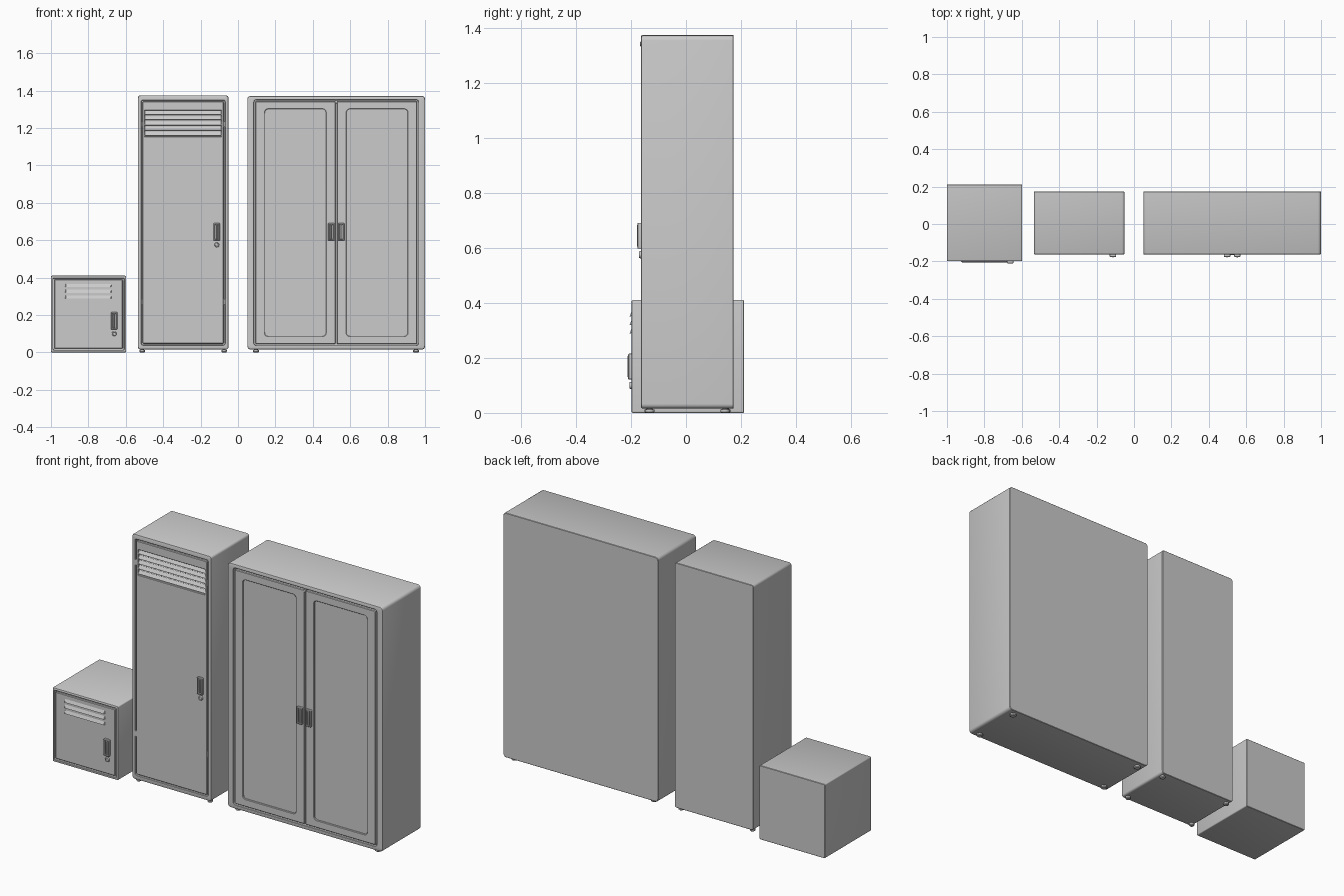
import bpy, bmesh, math
from mathutils import Matrix

if "Cube" in bpy.data.objects:
    bpy.data.objects.remove(bpy.data.objects["Cube"])


def finish(name, bm, angle=35):
    bmesh.ops.recalc_face_normals(bm, faces=bm.faces[:])
    me = bpy.data.meshes.new(name)
    bm.to_mesh(me)
    bm.free()
    ob = bpy.data.objects.new(name, me)
    bpy.context.collection.objects.link(ob)
    bpy.ops.object.select_all(action='DESELECT')
    bpy.context.view_layer.objects.active = ob
    ob.select_set(True)
    bpy.ops.object.shade_smooth_by_angle(angle=math.radians(angle))
    return ob


def inset(rect, d):
    x0, x1, z0, z1 = rect
    return (x0 + d, x1 - d, z0 + d, z1 - d)


def rounded(rect, r, seg=5):
    x0, x1, z0, z1 = rect
    pts = []
    for i, (cx, cz) in enumerate([(x1 - r, z1 - r), (x0 + r, z1 - r),
                                  (x0 + r, z0 + r), (x1 - r, z0 + r)]):
        for k in range(seg + 1):
            a = math.pi / 2 * (i + k / seg)
            pts.append((cx + r * math.cos(a), cz + r * math.sin(a)))
    return pts


def loft(name, sections):
    """Closed solid through rounded rectangles (rect, radius, y)."""
    bm = bmesh.new()
    loops = [[bm.verts.new((x, y, z)) for x, z in rounded(rect, r)]
             for rect, r, y in sections]
    for a, b in zip(loops, loops[1:]):
        n = len(a)
        for i in range(n):
            j = (i + 1) % n
            bm.faces.new((a[i], a[j], b[j], b[i]))
    bm.faces.new(loops[0])
    bm.faces.new(loops[-1])
    return finish(name, bm)


def cabinet(name, rect, door, front, back, r, depth=0.018):
    # shell with a softened front rim and a recess behind the door
    loft(name, [(inset(rect, 0.002), r, back), (rect, r, back - 0.002),
                (rect, r, front + 0.005), (inset(rect, 0.0015), r, front + 0.0015),
                (inset(rect, 0.005), r, front),
                (inset(door, -0.002), r * 0.8, front), (door, r * 0.7, front + 0.002),
                (door, r * 0.7, front + depth)])


def door_panel(name, rect, front, back, r=0.006, hole=None, hole_r=0.003, hole_depth=0.01):
    secs = [(rect, r, back), (rect, r, front + 0.003), (inset(rect, 0.003), r, front)]
    if hole:
        secs += [(hole, hole_r, front), (inset(hole, 0.002), hole_r, front + 0.002),
                 (inset(hole, 0.002), hole_r, front + hole_depth)]
    loft(name, secs)


def handle(name, x, z0, z1, front, w=0.034):
    # raised surround with a finger recess and a grip bar
    rect = (x - w / 2, x + w / 2, z0, z1)
    out = front - 0.013
    loft(name + "_surround", [(rect, 0.004, front + 0.003), (rect, 0.004, out + 0.003),
                              (inset(rect, 0.003), 0.004, out),
                              (inset(rect, 0.006), 0.003, out),
                              (inset(rect, 0.008), 0.003, front - 0.001)])
    grip = (x - 0.005, x + 0.005, z0 + 0.007, z1 - 0.007)
    loft(name + "_grip", [(grip, 0.003, front), (grip, 0.003, out + 0.002),
                          (inset(grip, 0.002), 0.002, out - 0.001)])


def lathe_cylinder(name, loc, profile, axis):
    """Stack of circles (radius, offset) along an axis."""
    bm = bmesh.new()
    n = 20
    loops = [[bm.verts.new((r * math.cos(2 * math.pi * i / n),
                            r * math.sin(2 * math.pi * i / n), h)) for i in range(n)]
             for r, h in profile]
    for a, b in zip(loops, loops[1:]):
        for i in range(n):
            bm.faces.new((a[i], a[(i + 1) % n], b[(i + 1) % n], b[i]))
    bm.faces.new(loops[0])
    bm.faces.new(loops[-1])
    if axis == 'Y':
        bm.transform(Matrix.Rotation(math.pi / 2, 4, 'X'))
    bm.transform(Matrix.Translation(loc))
    finish(name, bm)


def lock(name, x, z, front):
    lathe_cylinder(name, (x, front, z), [(0.013, -0.003), (0.013, 0.004), (0.011, 0.007),
                                         (0.008, 0.007), (0.007, 0.005)], 'Y')


def feet(name, xs, ys, r):
    for x in xs:
        for y in ys:
            lathe_cylinder(name, (x, y, 0), [(r * 0.75, 0), (r, 0.004), (r, 0.012),
                                             (r * 0.6, 0.014), (r * 0.6, 0.025)], 'Z')


def box(name, loc, size, tilt=0):
    bm = bmesh.new()
    bmesh.ops.create_cube(bm, size=1, matrix=Matrix.Translation(loc)
                          @ Matrix.Rotation(tilt, 4, 'X')
                          @ Matrix.Diagonal((*size, 1)))
    finish(name, bm)


def louvre(name, x0, x1, z, front):
    # pressed hood: flush at the top, open lip at the bottom
    bm = bmesh.new()
    rows = []
    for x, y, dz in [(x0, front, 0), (x0 + 0.006, front - 0.008, -0.007),
                     (x1 - 0.006, front - 0.008, -0.007), (x1, front, 0)]:
        rows.append(bm.verts.new((x, y, z - 0.008 + dz * 0.3)))
    top = [bm.verts.new((x, front, z + 0.008)) for x in (x0 + 0.004, x1 - 0.004)]
    a, b, c, d = rows
    t0, t1 = top
    for f in [(a, b, t0), (b, c, t1, t0), (c, d, t1), (a, d, c, b), (a, t0, t1, d)]:
        bm.faces.new(f)
    finish(name, bm)


# small cube locker
F = -0.198
cabinet("small_locker_body", (-1, -0.598, 0, 0.41), (-0.988, -0.61, 0.014, 0.396),
        F, 0.211, 0.006)
door_panel("small_locker_door", (-0.982, -0.616, 0.02, 0.39), F, F + 0.02)
for z in (0.36, 0.329, 0.298):
    louvre("small_locker_louvre", -0.925, -0.675, z, F + 0.0005)
handle("small_locker_handle", -0.662, 0.122, 0.215, F)
lock("small_locker_lock", -0.662, 0.1, F)

# tall locker
F = -0.163
cabinet("tall_locker_body", (-0.535, -0.051, 0.016, 1.374), (-0.516, -0.07, 0.04, 1.348),
        F, 0.173, 0.013)
vent = (-0.5, -0.088, 1.152, 1.296)
door_panel("tall_locker_door", (-0.51, -0.076, 0.046, 1.342), F - 0.001, F + 0.03,
           hole=vent, hole_depth=0.018)
for i in range(5):
    box("tall_locker_vent_slat", (-0.294, F + 0.007, 1.168 + i * 0.028),
        (0.41, 0.004, 0.021), math.radians(-32))
for x in (-0.513, -0.073):
    for z in (0.27, 1.22):
        box("tall_locker_hinge", (x, F + 0.006, z), (0.007, 0.012, 0.03))
handle("tall_locker_handle", -0.113, 0.597, 0.691, F - 0.001)
lock("tall_locker_lock", -0.113, 0.575, F - 0.001)
feet("tall_locker_foot", (-0.512, -0.074), (-0.137, 0.147), 0.014)

# wide double-door cabinet
F = -0.163
cabinet("wide_cabinet_body", (0.05, 1.0, 0.016, 1.371), (0.086, 0.964, 0.038, 1.35),
        F, 0.173, 0.017)
for side in (-1, 1):
    def span(a, b):
        xs = sorted((0.525 + side * a, 0.525 + side * b))
        return xs[0], xs[1]
    door_panel("wide_cabinet_door", (*span(0.003, 0.432), 0.045, 1.343), F - 0.001, F + 0.03,
               hole=(*span(0.053, 0.384), 0.084, 1.303), hole_r=0.02, hole_depth=0.009)
    handle("wide_cabinet_handle", 0.525 + side * 0.027, 0.597, 0.691, F - 0.001)
# small catch at the top of the door seam
lathe_cylinder("wide_cabinet_catch", (0.525, F, 1.341), [(0.009, -0.004), (0.009, 0.002),
                                                         (0.007, 0.004)], 'Y')
feet("wide_cabinet_foot", (0.096, 0.952), (-0.132, 0.142), 0.017)
